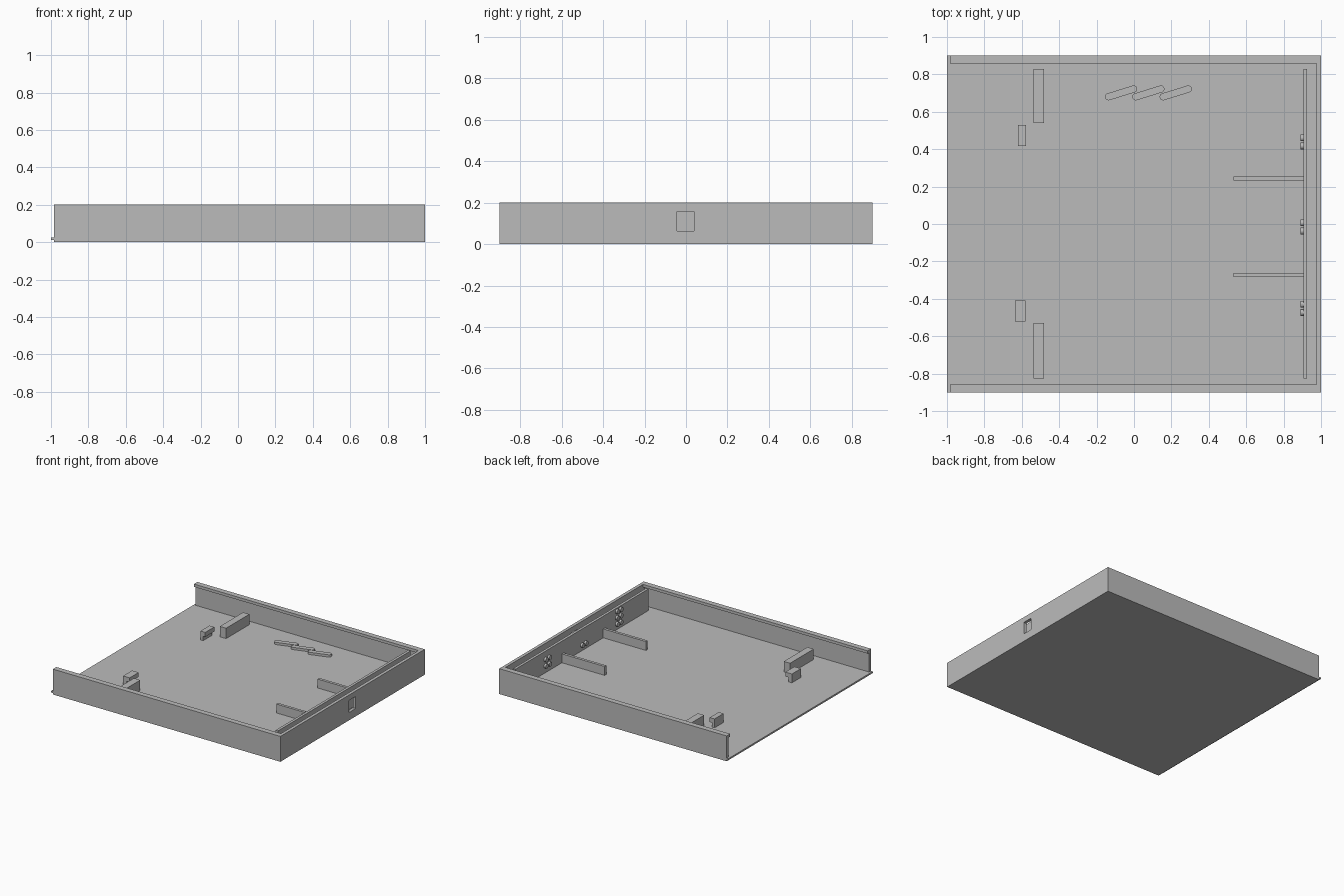
import bpy, bmesh, math
from mathutils import Matrix, Vector

cube = bpy.data.objects.get("Cube")
if cube:
    bpy.data.objects.remove(cube, do_unlink=True)

grey = bpy.data.materials.new("plain_grey")
grey.use_nodes = True
colour = (0.5, 0.5, 0.5, 1)
grey.diffuse_color = colour
grey.node_tree.nodes["Principled BSDF"].inputs["Base Color"].default_value = colour

FLOOR = 0.025   # top of the floor
TOP = 0.2       # top of the walls
OPEN = -0.985   # open end of the side walls


def finish(name, bm):
    bmesh.ops.recalc_face_normals(bm, faces=bm.faces)
    mesh = bpy.data.meshes.new(name)
    bm.to_mesh(mesh)
    bm.free()
    mesh.materials.append(grey)
    obj = bpy.data.objects.new(name, mesh)
    bpy.context.collection.objects.link(obj)
    return obj


def box(name, x, y, z):
    """Box from (low, high) pairs."""
    bm = bmesh.new()
    size = [b - a for a, b in (x, y, z)]
    mid = [(a + b) / 2 for a, b in (x, y, z)]
    bmesh.ops.create_cube(bm, size=1, matrix=Matrix.Translation(mid) @ Matrix.Diagonal((*size, 1)))
    return finish(name, bm)


def prism(name, points, direction):
    """Extrude a closed outline along a vector."""
    bm = bmesh.new()
    face = bm.faces.new([bm.verts.new(p) for p in points])
    moved = bmesh.ops.extrude_face_region(bm, geom=[face], use_keep_orig=True)["geom"]
    verts = [v for v in moved if isinstance(v, bmesh.types.BMVert)]
    bmesh.ops.translate(bm, verts=verts, vec=direction)
    return finish(name, bm)


# Floor with a thin lip at the open end
box("floor", (OPEN, 1), (-0.9, 0.9), (0, FLOOR))
box("floor_lip", (-1, OPEN), (-0.9, 0.9), (0.012, FLOOR))

# Side walls with an inward flange along the top
for side, s in (("front", -1), ("back", 1)):
    outline = [(0.9, 0), (0.9, TOP), (0.857, TOP), (0.857, 0.178), (0.877, 0.178), (0.877, 0)]
    prism(side + "_wall", [(OPEN, s * y, z) for y, z in outline], Vector((1 - OPEN, 0, 0)))

# End wall with a rectangular opening
end_wall = box("end_wall", (0.975, 1), (-0.9, 0.9), (0, TOP))
cutter = box("opening_cutter", (0.95, 1.05), (-0.043, 0.038), (0.062, 0.157))
cutter.hide_render = True
cutter.hide_viewport = True
cut = end_wall.modifiers.new("opening", "BOOLEAN")
cut.operation = "DIFFERENCE"
cut.solver = "EXACT"
cut.object = cutter

# Inner panel and its ribs
box("inner_panel", (0.905, 0.926), (-0.825, 0.83), (FLOOR, 0.195))
for i, y in enumerate((0.243, -0.272)):
    box(f"rib_{i + 1}", (0.532, 0.905), (y - 0.011, y + 0.011), (FLOOR, 0.095))

# Round studs in groups of two columns
for group, y, rows in (("back", 0.439, (0.08, 0.13)),
                       ("middle", -0.016, (0.07,)),
                       ("front", -0.451, (0.07, 0.12, 0.17))):
    bm = bmesh.new()
    for z in rows:
        for dy in (-0.022, 0.022):
            place = Matrix.Translation((0.897, y + dy, z)) @ Matrix.Rotation(math.pi / 2, 4, "Y")
            bmesh.ops.create_cone(bm, cap_ends=True, segments=20, radius1=0.018,
                                  radius2=0.018, depth=0.016, matrix=place)
    finish(group + "_studs", bm)

# Long support blocks
for side, y in (("back", (0.54, 0.83)), ("front", (-0.825, -0.53))):
    box(side + "_block", (-0.537, -0.482), y, (FLOOR, 0.107))

# Small hooked catches
for side, x0, x1, y0, y1 in (("back", -0.62, -0.578, 0.417, 0.53),
                             ("front", -0.637, -0.58, -0.522, -0.41)):
    mid = x0 + (x1 - x0) * 0.55
    outline = [(x0, FLOOR), (mid, FLOOR), (mid, 0.06), (x1, 0.06), (x1, 0.095), (x0, 0.095)]
    prism(side + "_catch", [(x, y0, z) for x, z in outline], Vector((0, y1 - y0, 0)))

# Slanted rounded bars on the floor
tilt = math.atan2(0.042, 0.135)
for i in range(3):
    centre = Vector((-0.069 + 0.146 * i, 0.701, FLOOR))
    points = []
    for end in (0, 1):
        for k in range(13):
            a = tilt - math.pi / 2 + math.pi * (k / 12 + end)
            offset = (1 - 2 * end) * 0.07
            points.append(centre + Vector((offset * math.cos(tilt) + 0.019 * math.cos(a),
                                           offset * math.sin(tilt) + 0.019 * math.sin(a), 0)))
    prism(f"rounded_bar_{i + 1}", points, Vector((0, 0, 0.018)))
